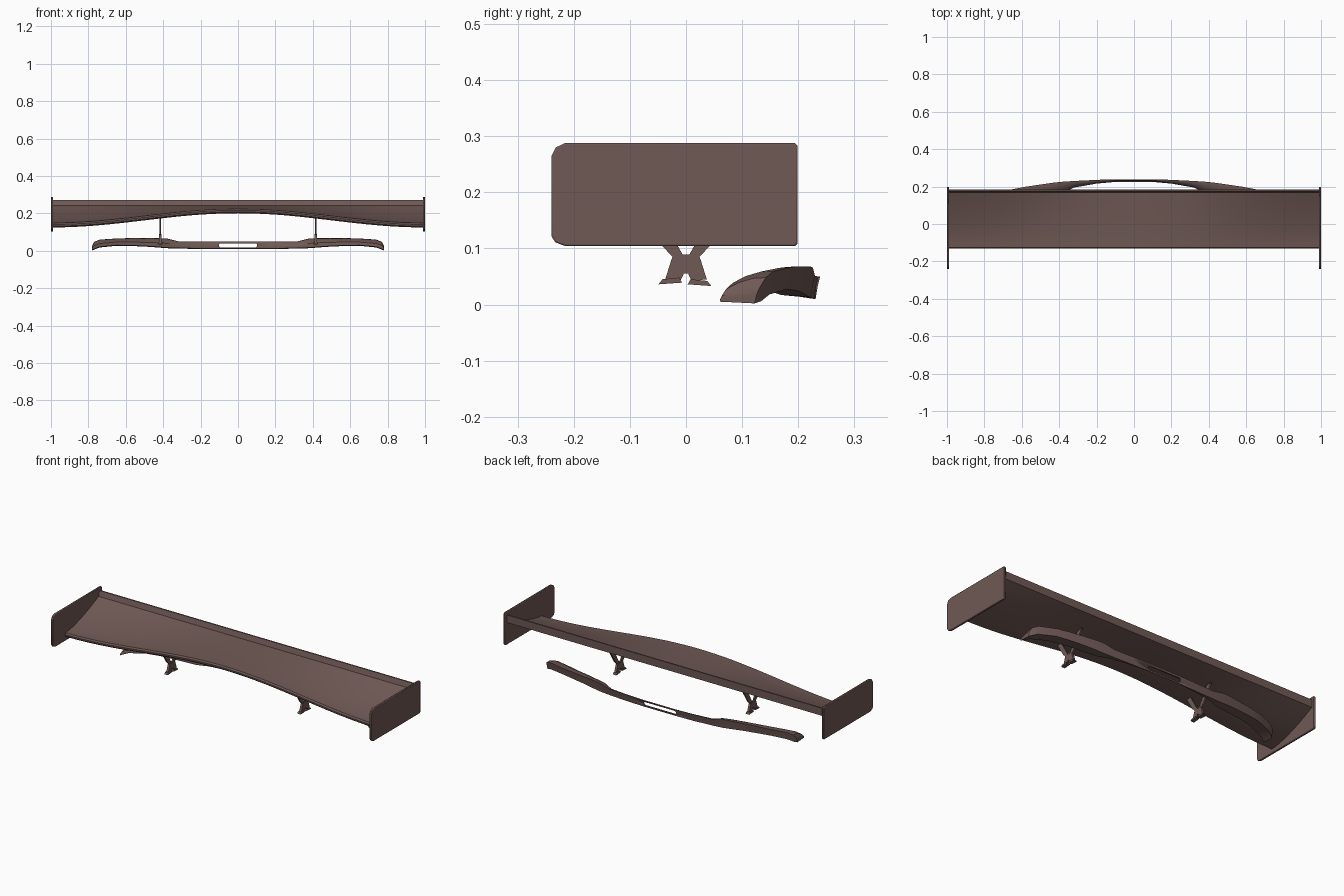
import bpy, bmesh, math

old = bpy.data.objects.get("Cube")
if old:
    bpy.data.objects.remove(old, do_unlink=True)

paint = bpy.data.materials.new("brown_paint")
paint.use_nodes = True
COLOUR = (0.16, 0.1, 0.09, 1)
paint.diffuse_color = COLOUR
shader = paint.node_tree.nodes["Principled BSDF"]
shader.inputs["Base Color"].default_value = COLOUR
shader.inputs["Roughness"].default_value = 0.6


def finish(bm, name):
    """Turn a bmesh into a shaded, painted object."""
    bmesh.ops.recalc_face_normals(bm, faces=bm.faces)
    mesh = bpy.data.meshes.new(name)
    bm.to_mesh(mesh)
    bm.free()
    obj = bpy.data.objects.new(name, mesh)
    bpy.context.collection.objects.link(obj)
    mesh.materials.append(paint)
    bpy.ops.object.select_all(action="DESELECT")
    obj.select_set(True)
    bpy.context.view_layer.objects.active = obj
    bpy.ops.object.shade_smooth_by_angle(angle=math.radians(35))
    return obj


def loft(sections, name):
    """Skin a list of closed point rings and cap both ends."""
    bm = bmesh.new()
    rings = [[bm.verts.new(p) for p in ring] for ring in sections]
    for a, b in zip(rings, rings[1:]):
        for i in range(len(a)):
            j = (i + 1) % len(a)
            bm.faces.new((a[i], a[j], b[j], b[i]))
    bm.faces.new(rings[0])
    bm.faces.new(rings[-1])
    return finish(bm, name)


def plate(outline, x, thick, name):
    """Extrude a side outline of (y, z) points along x."""
    return loft([[(x + s * thick / 2, y, z) for y, z in outline]
                 for s in (-1, 1)], name)


def mirrored(half):
    return half + [(-y, z) for y, z in reversed(half)]


# Main wing: leading edge arched in the middle, straight raised rear lip
def wing_section(x):
    low = 0.163 + 0.038 * math.cos(math.pi * x)
    top = low + 0.024
    steps = [i / 10 for i in range(11)]
    upper = [(x, -0.125 + 0.293 * t, top + (0.242 - top) * t ** 1.5) for t in steps]
    lower = [(x, -0.122 + 0.306 * t, low + (0.228 - low) * t ** 1.5)
             for t in reversed(steps)]
    lip = [(x, 0.177, 0.271), (x, 0.185, 0.271)]
    nose = [(x, -0.13, low + 0.007), (x, -0.131, low + 0.016)]
    return upper + lip + lower + nose


loft([wing_section(-0.99 + 1.98 * i / 40) for i in range(41)], "main_wing")

# End plates with clipped corners
plate_outline = [(-0.24, 0.122), (-0.233, 0.111), (-0.215, 0.104), (0.194, 0.104),
                 (0.199, 0.109), (0.199, 0.283), (0.194, 0.288), (-0.215, 0.288),
                 (-0.232, 0.28), (-0.24, 0.264)]
for side, label in ((1, "left"), (-1, "right")):
    end = plate(plate_outline, side * 0.994, 0.012, label + "_end_plate")
    bevel = end.modifiers.new("edge", "BEVEL")
    bevel.width = 0.003
    bevel.segments = 2
    bevel.limit_method = "ANGLE"
    bevel.angle_limit = math.radians(60)

# Crossed stands under the wing
arms = mirrored([(0.006, 0.089), (0.015, 0.105), (0.066, 0.192), (0.098, 0.195),
                 (0.043, 0.105), (0.024, 0.085)])
legs = mirrored([(0.022, 0.089), (0.026, 0.08), (0.037, 0.045), (0.01, 0.042),
                 (0.004, 0.055)])
foot = [(0.003, 0.036), (0.045, 0.033), (0.038, 0.042), (0.008, 0.045)]
for side, label in ((1, "left"), (-1, "right")):
    x = side * 0.415
    plate(arms, x, 0.008, label + "_stand_arms")
    plate(legs, x, 0.013, label + "_stand_legs")
    plate(foot, x, 0.022, label + "_rear_foot")
    plate([(-y - 0.004, z + 0.003) for y, z in foot], x, 0.022, label + "_front_foot")

# Lip spoiler stations: x, rear edge y, top z, bottom z, chord
stations = [(0.78, 0.13, 0.028, 0.002, 0.07), (0.77, 0.142, 0.048, 0.006, 0.075),
            (0.74, 0.157, 0.06, 0.018, 0.077), (0.65, 0.186, 0.066, 0.027, 0.075),
            (0.58, 0.199, 0.068, 0.026, 0.07), (0.5, 0.211, 0.068, 0.023, 0.068),
            (0.43, 0.221, 0.068, 0.018, 0.064), (0.38, 0.226, 0.066, 0.014, 0.058),
            (0.32, 0.23, 0.051, 0.012, 0.035), (0.2, 0.236, 0.05, 0.01, 0.02),
            (0.1, 0.239, 0.05, 0.01, 0.014)]


def lip_section(x, rear, top, low, chord):
    h = top - low
    front = rear - chord
    return [(x, rear - 0.008, low), (x, rear - 0.004, low + 0.6 * h), (x, rear, top),
            (x, rear - 0.3 * chord, top - 0.03 * h),
            (x, rear - 0.65 * chord, top - 0.22 * h),
            (x, front + 0.05 * chord, low + 0.5 * h), (x, front, low + 0.2 * h),
            (x, front + 0.02 * chord, low + 0.003)]


lip = loft([lip_section(*s) for s in stations]
           + [lip_section(-s[0], *s[1:]) for s in reversed(stations)], "lip_spoiler")

# Rounded slot through the middle of the lip
slot = []
for i in range(16):
    a = math.pi * (i + 0.5) / 8
    slot.append((math.copysign(0.092, math.cos(a)) + 0.011 * math.cos(a),
                 0.029 + 0.011 * math.sin(a)))
cutter = loft([[(x, y, z) for x, z in slot] for y in (0.15, 0.3)], "slot_cutter")
cutter.hide_render = True
cut = lip.modifiers.new("slot", "BOOLEAN")
cut.operation = "DIFFERENCE"
cut.solver = "EXACT"
cut.object = cutter
bpy.context.view_layer.objects.active = lip
bpy.ops.object.modifier_apply(modifier=cut.name)
bpy.data.objects.remove(cutter, do_unlink=True)
